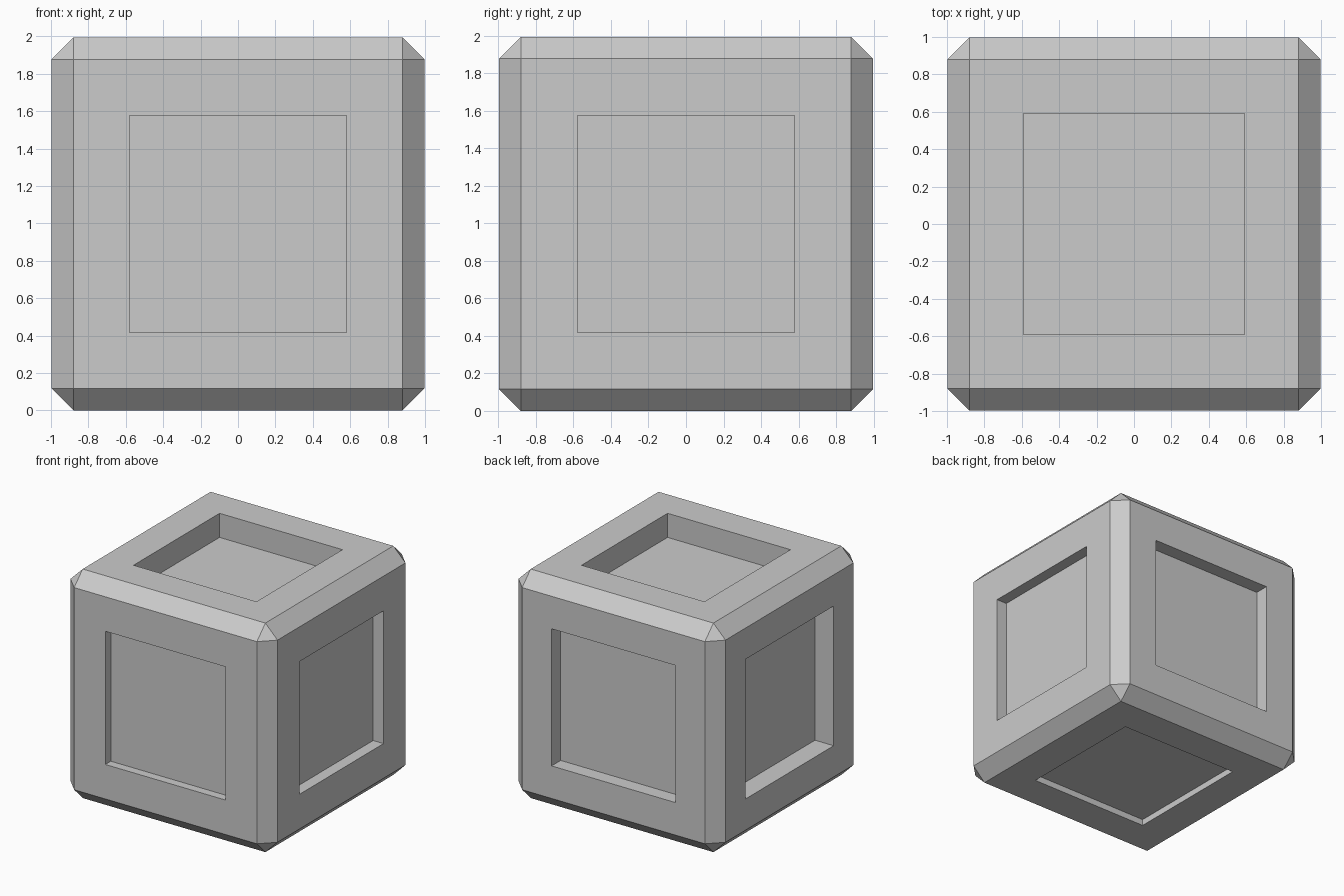
import bpy
import bmesh
from mathutils import Vector

if "Cube" in bpy.data.objects:
    bpy.data.objects.remove(bpy.data.objects["Cube"], do_unlink=True)

HALF = 0.997
CHAMFER = 0.117

# Each recess: facing direction, half width, depth
RECESSES = [
    ((0, 0, -1), 0.58, 0.055),   # bottom
    ((0, -1, 0), 0.58, 0.075),   # front
    ((1, 0, 0), 0.578, 0.10),    # right side
    ((0, 1, 0), 0.597, 0.125),   # back
    ((-1, 0, 0), 0.608, 0.18),   # left side
    ((0, 0, 1), 0.592, 0.21),    # top
]

grey = bpy.data.materials.new("plain grey")
grey.use_nodes = True
colour = (0.6, 0.6, 0.6, 1.0)
grey.diffuse_color = colour
grey.node_tree.nodes["Principled BSDF"].inputs["Base Color"].default_value = colour

# Chamfered block
bm = bmesh.new()
bmesh.ops.create_cube(bm, size=2 * HALF)
bmesh.ops.bevel(bm, geom=bm.edges[:], offset=CHAMFER, segments=1,
                profile=0.5, affect='EDGES')
bm.normal_update()

# Square recess sunk straight into every main face, the outermost one each way
for direction, half, depth in RECESSES:
    facing = Vector(direction)
    face = max(bm.faces, key=lambda f: f.calc_center_median().dot(facing))
    bmesh.ops.inset_individual(bm, faces=[face], thickness=HALF - CHAMFER - half,
                               use_even_offset=True)
    bm.normal_update()
    bmesh.ops.inset_individual(bm, faces=[face], thickness=0.0, depth=-depth)

bmesh.ops.translate(bm, verts=bm.verts[:], vec=(0, 0, HALF))
bmesh.ops.recalc_face_normals(bm, faces=bm.faces[:])

mesh = bpy.data.meshes.new("recessed_block")
bm.to_mesh(mesh)
bm.free()
mesh.materials.append(grey)
block = bpy.data.objects.new("recessed_block", mesh)
bpy.context.collection.objects.link(block)
